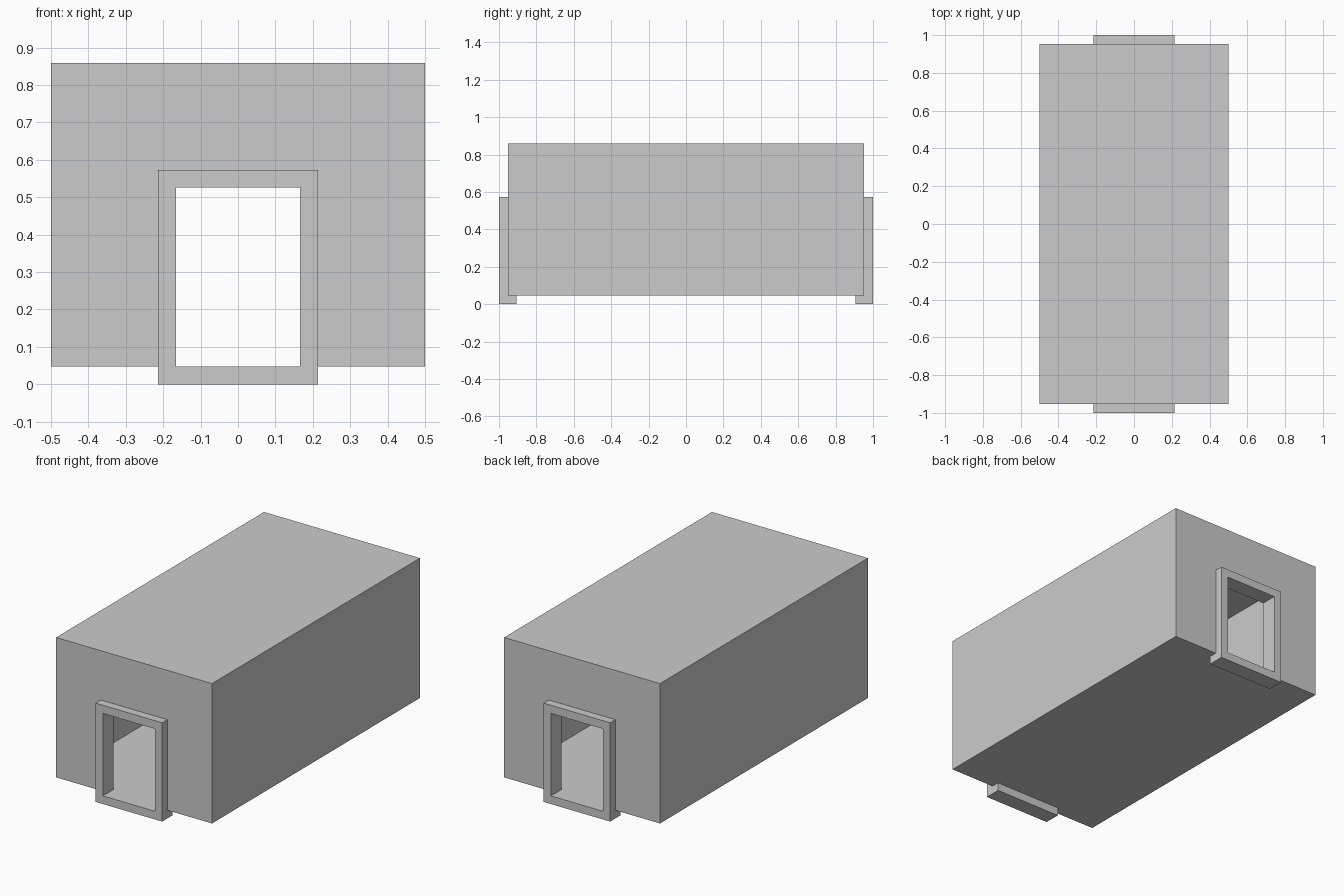
import bpy, bmesh

if "Cube" in bpy.data.objects:
    bpy.data.objects.remove(bpy.data.objects["Cube"])

W, Y, Z0, Z1 = 0.5, 0.9525, 0.0475, 0.859   # room half width, half length, floor, ceiling
BAR = 0.0475                                # door frame bar width
FO, FT = 0.2135, 0.573                      # frame outer half width and top


def finish(name, bm):
    bmesh.ops.remove_doubles(bm, verts=bm.verts, dist=1e-5)
    bmesh.ops.recalc_face_normals(bm, faces=bm.faces)
    mesh = bpy.data.meshes.new(name)
    bm.to_mesh(mesh)
    bm.free()
    obj = bpy.data.objects.new(name, mesh)
    bpy.context.collection.objects.link(obj)
    return obj


def face(bm, pts):
    return bm.faces.new([bm.verts.new(p) for p in pts])


# Room: thin hollow shell with a doorway cut in each end wall
bm = bmesh.new()
outline = [(-W, Z0), (-FO, Z0), (-FO, FT), (FO, FT), (FO, Z0), (W, Z0), (W, Z1), (-W, Z1)]
for y in (-Y, Y):
    face(bm, [(x, y, z) for x, z in outline])
for z in (Z0, Z1):
    xs = (-W, -FO, FO, W) if z == Z0 else (-W, W)
    face(bm, [(x, -Y, z) for x in xs] + [(x, Y, z) for x in reversed(xs)])
for x in (-W, W):
    face(bm, [(x, -Y, Z0), (x, Y, Z0), (x, Y, Z1), (x, -Y, Z1)])
finish("room_shell", bm)


# Door frames: rectangular rings extruded through the end walls
def door_frame(name, y0, y1):
    bm = bmesh.new()
    i = FO - BAR
    outer = [(-FO, 0), (FO, 0), (FO, FT), (-FO, FT)]
    inner = [(-i, BAR), (i, BAR), (i, FT - BAR), (-i, FT - BAR)]
    ring = []
    for k in range(4):
        n = (k + 1) % 4
        ring.append(face(bm, [(x, y0, z) for x, z in (outer[k], outer[n], inner[n], inner[k])]))
    bmesh.ops.remove_doubles(bm, verts=bm.verts, dist=1e-5)
    ext = bmesh.ops.extrude_face_region(bm, geom=bm.faces[:], use_keep_orig=True)
    moved = [v for v in ext["geom"] if isinstance(v, bmesh.types.BMVert)]
    bmesh.ops.translate(bm, verts=moved, vec=(0, y1 - y0, 0))
    finish(name, bm)


door_frame("front_door_frame", -1.0, -1.0 + 2 * BAR)
door_frame("back_door_frame", 1.0, 1.0 - 2 * BAR)
